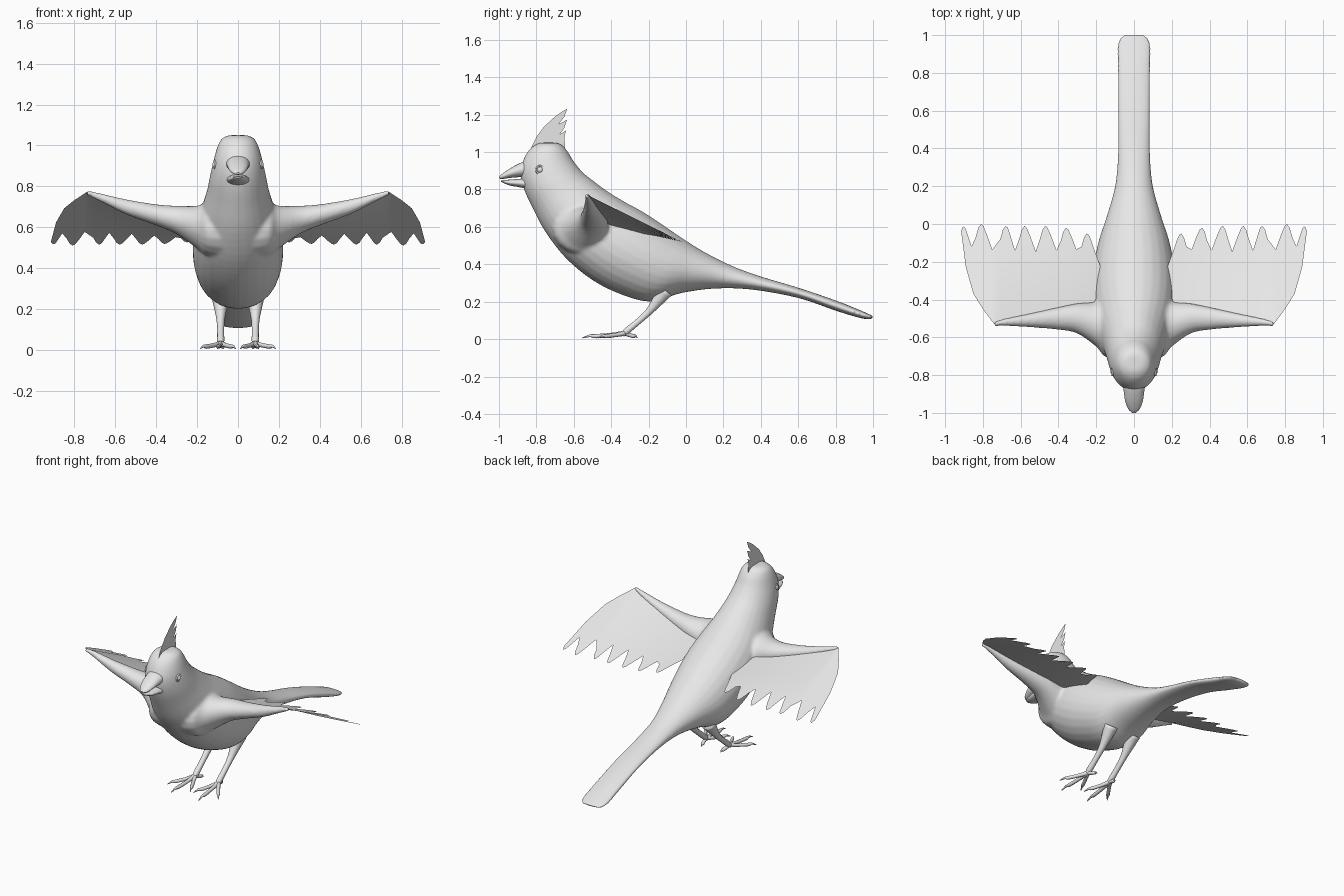
import bpy, bmesh, math
from mathutils import Vector

if "Cube" in bpy.data.objects:
    bpy.data.objects.remove(bpy.data.objects["Cube"], do_unlink=True)

grey = bpy.data.materials.new("soft_grey")
grey.use_nodes = True
grey.diffuse_color = (0.8, 0.8, 0.8, 1)
grey.node_tree.nodes["Principled BSDF"].inputs["Base Color"].default_value = (0.8, 0.8, 0.8, 1)


def finish(bm, name, smooth=True):
    mesh = bpy.data.meshes.new(name)
    bm.to_mesh(mesh)
    bm.free()
    mesh.materials.append(grey)
    for p in mesh.polygons:
        p.use_smooth = smooth
    ob = bpy.data.objects.new(name, mesh)
    bpy.context.collection.objects.link(ob)
    return ob


def spline(rows, n=4):
    """Catmull-Rom interpolation of equal-length rows of numbers."""
    out = []
    for i in range(len(rows) - 1):
        quad = [rows[max(0, min(len(rows) - 1, i + k))] for k in (-1, 0, 1, 2)]
        for j in range(n):
            t = j / n
            out.append([b + t / 2 * (c - a + t * (2*a - 5*b + 4*c - d + t * (3 * (b - c) + d - a)))
                        for a, b, c, d in zip(*quad)])
    return out + [list(rows[-1])]


def loft(bm, rings):
    """Skin closed rings and cap both ends."""
    loops = [[bm.verts.new(p) for p in r] for r in rings]
    faces = [bm.faces.new(loops[0][::-1]), bm.faces.new(loops[-1])]
    for a, b in zip(loops, loops[1:]):
        for i in range(len(a)):
            k = (i + 1) % len(a)
            faces.append(bm.faces.new((a[i], a[k], b[k], b[i])))
    bmesh.ops.recalc_face_normals(bm, faces=faces)


def circle(n):
    return [(math.cos(2 * math.pi * i / n), math.sin(2 * math.pi * i / n)) for i in range(n)]


def profile_loft(bm, rows, n=28):
    """Rows: top y, top z, bottom y, bottom z, half width."""
    loft(bm, [[(w * c, (ty + by) / 2 + (ty - by) / 2 * s, (tz + bz) / 2 + (tz - bz) / 2 * s)
               for c, s in circle(n)] for ty, tz, by, bz, w in spline(rows)])


def tube(bm, rows, side, n=10):
    """Rows: x, y, z, radius."""
    pts = spline(rows, 3)
    rings = []
    for i, p in enumerate(pts):
        a, b = pts[max(i - 1, 0)], pts[min(i + 1, len(pts) - 1)]
        q = (Vector(b[:3]) - Vector(a[:3])).to_track_quat('Z', 'Y')
        ring = [Vector(p[:3]) + q @ Vector((p[3] * c, p[3] * s, 0)) for c, s in circle(n)]
        rings.append([(side * v.x, v.y, v.z) for v in ring])
    loft(bm, rings)


# Body, head and tail in one sweep, from crown to tail tip
bm = bmesh.new()
profile_loft(bm, [
    (-.69, 1.05, -.78, 1.05, .045), (-.66, 1.035, -.82, 1.03, .08),
    (-.63, 1.0, -.86, .98, .102), (-.60, .95, -.885, .90, .12),
    (-.55, .89, -.87, .81, .137), (-.50, .85, -.82, .70, .152),
    (-.42, .79, -.75, .57, .18), (-.33, .735, -.64, .43, .21),
    (-.23, .68, -.50, .315, .222), (-.13, .615, -.35, .24, .215),
    (-.02, .54, -.19, .20, .19), (.10, .465, -.03, .245, .145),
    (.25, .39, .15, .27, .1), (.40, .335, .35, .265, .086),
    (.60, .275, .60, .22, .085), (.80, .207, .80, .152, .088),
    (.93, .155, .93, .113, .09), (.98, .133, .98, .107, .08), (1.0, .124, 1.0, .11, .055)])

# Wing arms, fused into the body
arm = [(.05, -.52, .59, .2, .16), (.15, -.54, .59, .165, .135), (.2, -.53, .6, .12, .105),
       (.3, -.5, .635, .08, .07), (.4, -.5, .66, .06, .052), (.55, -.51, .7, .037, .037),
       (.68, -.52, .748, .02, .02), (.74, -.53, .768, .012, .012)]
for side in (1, -1):
    loft(bm, [[(side * x, cy + ry * c, cz + rz * s) for c, s in circle(20)]
              for x, cy, cz, ry, rz in spline(arm)])
body = finish(bm, "body")
fuse = body.modifiers.new("fuse", 'REMESH')
fuse.mode = 'VOXEL'
fuse.voxel_size = 0.009
fuse.use_smooth_shade = True
soften = body.modifiers.new("soften", 'SMOOTH')
soften.factor = 0.5
soften.iterations = 8

# Beak halves
for name, rows in (
    ("upper_beak", [(-.84, .96, -.84, .865, .06), (-.89, .94, -.89, .866, .054),
                    (-.94, .913, -.94, .862, .046), (-.98, .886, -.98, .856, .03),
                    (-1.0, .868, -.998, .858, .01)]),
    ("lower_beak", [(-.84, .862, -.84, .80, .058), (-.89, .857, -.89, .812, .05),
                    (-.94, .853, -.94, .821, .04), (-.975, .85, -.975, .834, .024),
                    (-.988, .848, -.988, .841, .008)])):
    bm = bmesh.new()
    profile_loft(bm, rows, 20)
    ob = finish(bm, name)
    bpy.context.view_layer.objects.active = ob
    ob.select_set(True)
    bpy.ops.object.shade_smooth_by_angle(angle=math.radians(50))
    ob.select_set(False)

# Crest: a flat ragged sheet on the crown
bm = bmesh.new()
crest = [(-.83, 1.02), (-.8, 1.08), (-.76, 1.135), (-.7, 1.19), (-.665, 1.215), (-.635, 1.232),
         (-.65, 1.19), (-.68, 1.15), (-.637, 1.172), (-.65, 1.13), (-.675, 1.095),
         (-.642, 1.115), (-.65, 1.08), (-.645, 1.0)]
bm.faces.new([bm.verts.new((0, y, z)) for y, z in crest])
finish(bm, "crest", False)


# Flight feathers: a sheet sloping back from each arm to ragged tips
def lerp_along(points, x):
    for (x0, y0), (x1, y1) in zip(points, points[1:]):
        if x <= x1:
            return y0 + (y1 - y0) * (x - x0) / (x1 - x0)
    return points[-1][1]


lead = [(.15, -.45), (.2, -.51), (.74, -.53), (.8, -.45), (.85, -.37), (.89, -.23), (.915, -.04)]
tips = [(.25, -.05), (.36, -.02), (.47, -.01), (.58, -.01), (.68, -.01), (.81, 0), (.905, -.012)]
notches = [(.205, -.15), (.305, -.135), (.41, -.14), (.52, -.145), (.63, -.14), (.75, -.135), (.86, -.12)]
trail = [(.15, -.3)]
for (nx, ny), (tx, ty) in zip(notches, tips):
    trail += [(nx, ny), ((nx + tx) / 2, (ny + ty) / 2 + .015), (tx - .012, ty - .01), (tx, ty)]
    if tx < .9:
        trail += [(tx + .014, ty - .02), (tx + .028, ty - .07)]
trail.append((.915, -.035))


def sheet_height(x, y):
    front = min(.772, .64 + (x - .2) * .245)
    return front + (.515 - front) * (y + .53) / .52


for side, label in ((1, "left"), (-1, "right")):
    bm = bmesh.new()
    rows = 6
    cols = []
    for x in sorted({p[0] for p in trail} | {p[0] for p in lead}):
        y0, y1 = lerp_along(lead, x), lerp_along(trail, x)
        ys = [y0 + (y1 - y0) * j / rows for j in range(rows + 1)]
        cols.append([bm.verts.new((side * x, y, sheet_height(x, y))) for y in ys])
    for a, b in zip(cols, cols[1:]):
        for j in range(rows):
            quad = (a[j], b[j], b[j + 1], a[j + 1])
            bm.faces.new(quad if side > 0 else quad[::-1])
    finish(bm, label + "_wing_feathers")

    # Leg with thigh, three front toes and a back toe
    bm = bmesh.new()
    tube(bm, [(.085, -.11, .26, .045), (.085, -.155, .2, .031), (.085, -.2, .145, .02),
              (.085, -.26, .09, .017), (.085, -.315, .045, .018), (.085, -.34, .022, .012)], side)
    for tx, ty in ((.1, -.555), (.185, -.47), (.012, -.48), (.07, -.26)):
        dx, dy = tx - .085, ty + .325
        tube(bm, [(.085, -.325, .032, .014), (.085 + dx * .35, -.325 + dy * .35, .022, .011),
                  (.085 + dx * .7, -.325 + dy * .7, .016, .011),
                  (.085 + dx * .82, -.325 + dy * .82, .018, .007), (tx, ty, .006, .002)], side, 8)
    finish(bm, label + "_leg")

    # Eye: a ball inside a raised rim
    bm = bmesh.new()
    ball = bmesh.ops.create_uvsphere(bm, u_segments=16, v_segments=10, radius=.017)["verts"]
    bmesh.ops.translate(bm, verts=ball, vec=(side * .109, -.78, .905))
    rim = [[bm.verts.new((side * (.113 + .006 * s), -.78 + (.021 + .005 * c) * u,
                          .905 + (.021 + .005 * c) * v)) for c, s in circle(6)] for u, v in circle(20)]
    for i in range(20):
        a, b = rim[i - 1], rim[i]
        for j in range(6):
            bm.faces.new((a[j - 1], a[j], b[j], b[j - 1]))
    bmesh.ops.recalc_face_normals(bm, faces=bm.faces)
    finish(bm, label + "_eye")
